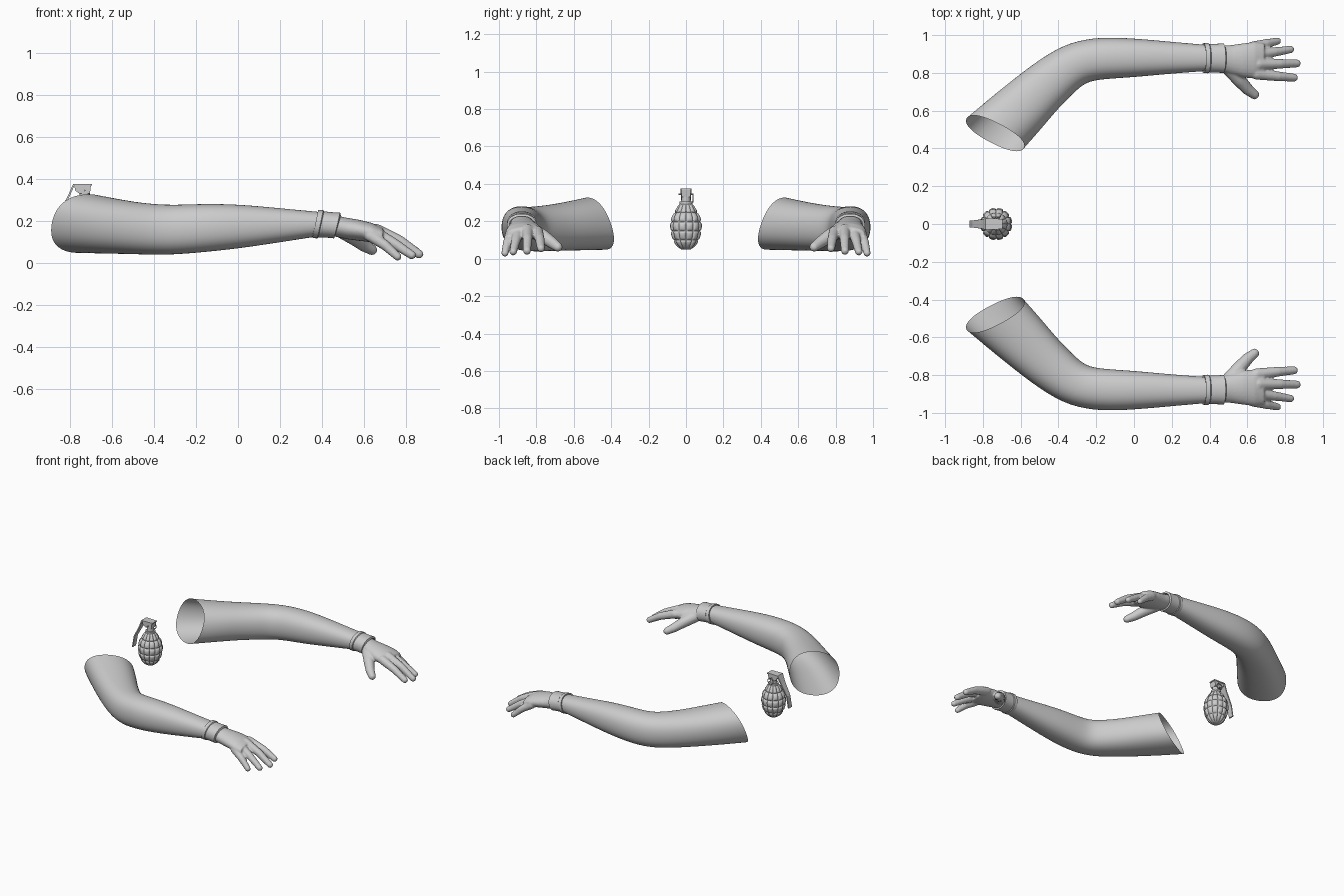
import bpy, bmesh, math
from mathutils import Vector

if "Cube" in bpy.data.objects:
    bpy.data.objects.remove(bpy.data.objects["Cube"])

grey = bpy.data.materials.new("light_grey")
grey.diffuse_color = (0.6, 0.6, 0.6, 1)
grey.use_nodes = True
grey.node_tree.nodes["Principled BSDF"].inputs["Base Color"].default_value = grey.diffuse_color


def finish(bm, name, smooth=True, angle=None):
    bmesh.ops.recalc_face_normals(bm, faces=bm.faces)
    me = bpy.data.meshes.new(name)
    bm.to_mesh(me)
    bm.free()
    ob = bpy.data.objects.new(name, me)
    bpy.context.collection.objects.link(ob)
    me.materials.append(grey)
    for p in me.polygons:
        p.use_smooth = smooth
    if angle:
        bpy.context.view_layer.objects.active = ob
        ob.select_set(True)
        bpy.ops.object.shade_smooth_by_angle(angle=math.radians(angle))
        ob.select_set(False)
    return ob


def loft(bm, stations, n=16, power=2.0, caps=False, closed=False):
    """station: outer x, outer y, inner x, inner y, top z, bottom z, lean of the ring"""
    rings = []
    for ox, oy, ix, iy, zt, zb, lean in stations:
        c = Vector(((ox + ix) / 2, (oy + iy) / 2, (zt + zb) / 2))
        half = Vector(((ix - ox) / 2, (iy - oy) / 2, 0))
        along = Vector((half.y, -half.x, 0)).normalized()
        ring = []
        for i in range(n):
            a = 2 * math.pi * i / n
            u, v = (math.copysign(abs(t) ** (2 / power), t) for t in (math.cos(a), math.sin(a)))
            ring.append(bm.verts.new(c + half * u + Vector((0, 0, v * (zt - zb) / 2)) + along * lean * v))
        rings.append(ring)
    pairs = list(zip(rings, rings[1:])) + ([(rings[-1], rings[0])] if closed else [])
    for r, s in pairs:
        for i in range(n):
            bm.faces.new((r[i], r[(i + 1) % n], s[(i + 1) % n], s[i]))
    if caps:
        bm.faces.new(rings[0])
        bm.faces.new(rings[-1])


def mirror(ob):
    m = ob.modifiers.new("mirror", 'MIRROR')
    m.use_axis = (False, True, False)
    m.use_mirror_merge = False


def subdivide(ob):
    m = ob.modifiers.new("subdivision", 'SUBSURF')
    m.levels = m.render_levels = 2


# Arms: open sleeves bent at the elbow
bm = bmesh.new()
loft(bm, [
    (-.89, -.56, -.58, -.40, .33, .045, .055),
    (-.75, -.68, -.49, -.50, .31, .042, .03),
    (-.60, -.80, -.40, -.61, .292, .04, .01),
    (-.47, -.895, -.32, -.69, .282, .036, 0),
    (-.34, -.965, -.255, -.75, .278, .038, 0),
    (-.18, -.993, -.17, -.765, .284, .048, 0),
    (0, -.985, 0, -.775, .282, .066, 0),
    (.2, -.966, .2, -.795, .262, .097, 0),
    (.40, -.948, .40, -.81, .242, .127, .01)], power=2.3)
arms = finish(bm, "arms")
subdivide(arms)
mirror(arms)

# Wrist bands: closed leaning cuffs with a raised rear lip
bm = bmesh.new()
prof = [(.368, -.004), (.368, .007), (.392, .008), (.396, .003), (.44, .004), (.472, .007), (.476, -.006)]
loft(bm, [(x, -.95 - d, x, -.806 + d, .292 - .125 * x + d, .131 - .015 * x - d, .014)
          for x, d in prof], n=48, power=2.2, closed=True)
mirror(finish(bm, "wrist_bands", angle=40))

# Hands: palm and fingers fused into one skin
bm = bmesh.new()
loft(bm, [
    (.44, -.942, .44, -.815, .232, .13, 0),
    (.52, -.948, .52, -.79, .215, .113, 0),
    (.58, -.957, .58, -.775, .205, .105, 0),
    (.64, -.964, .64, -.77, .19, .098, 0),
    (.69, -.955, .69, -.78, .166, .10, 0)], n=24, caps=True)
fingers = [
    [(.50, -.83, .155, .040), (.555, -.765, .12, .036), (.60, -.715, .085, .030), (.638, -.685, .062, .024)],
    [(.65, -.795, .145, .030), (.76, -.782, .105, .025), (.847, -.775, .055, .020)],
    [(.66, -.847, .155, .030), (.77, -.848, .105, .025), (.862, -.85, .042, .020)],
    [(.65, -.897, .145, .029), (.74, -.91, .095, .024), (.828, -.924, .037, .019)],
    [(.63, -.938, .13, .028), (.70, -.955, .085, .023), (.76, -.968, .03, .018)]]
for path in fingers:
    for a, b in zip(path, path[1:]):
        for k in range(11):
            x, y, z, r = Vector(a).lerp(Vector(b), k / 10)
            ball = bmesh.ops.create_icosphere(bm, subdivisions=2, radius=r + .002)
            bmesh.ops.translate(bm, verts=ball["verts"], vec=(x, y, z))
hands = finish(bm, "hands")
rm = hands.modifiers.new("fuse", 'REMESH')
rm.mode = 'VOXEL'
rm.voxel_size = .006
rm.use_smooth_shade = True
sm = hands.modifiers.new("soften", 'SMOOTH')
sm.factor, sm.iterations = .5, 6
mirror(hands)

# Grenade body: egg profile cut into blocks by grooves
GX, COLS, ROWS = -.73, 12, 5
bm = bmesh.new()
egg = [(.05, .03), (.07, .053), (.10, .072), (.14, .083), (.18, .086), (.22, .079), (.25, .064), (.28, .045), (.295, .034)]


def egg_radius(z):
    for (z0, r0), (z1, r1) in zip(egg, egg[1:]):
        if z <= z1:
            return r0 + (r1 - r0) * (z - z0) / (z1 - z0)
    return egg[-1][1]


steps = (0, .12, .26, .5, .74, .88)
z0, dz = .05, .245 / ROWS
rings = []
for row in range(ROWS * 6 + 1):
    s = steps[row % 6]
    z = min(z0 + (row // 6 + s) * dz, .295)
    ring = []
    for col in range(COLS * 6):
        t = steps[col % 6]
        a = 2 * math.pi * (col // 6 + t) / COLS
        edge = min(min(s, 1 - s), min(t, 1 - t))
        r = egg_radius(z) - (.009 if edge == 0 else .003 if edge < .2 else 0) * min(1, egg_radius(z) / .06)
        ring.append(bm.verts.new((GX + r * math.cos(a), r * math.sin(a), z)))
    rings.append(ring)
n = COLS * 6
for r, s in zip(rings, rings[1:]):
    for i in range(n):
        bm.faces.new((r[i], r[(i + 1) % n], s[(i + 1) % n], s[i]))
bm.faces.new(rings[0])
bm.faces.new(rings[-1])
finish(bm, "grenade_body", angle=50)

# Neck of the fuse
bm = bmesh.new()
for z, r, h in ((.297, .034, .016), (.325, .024, .06)):
    c = bmesh.ops.create_cone(bm, cap_ends=True, segments=24, radius1=r, radius2=r, depth=h)
    bmesh.ops.translate(bm, verts=c["verts"], vec=(GX, 0, z))
finish(bm, "fuse_neck", angle=40)


def strip(name, outline, widths):
    """side outline in x and z, given a half width at each point"""
    bm = bmesh.new()
    sides = [[bm.verts.new((x, s * w, z)) for (x, z), w in zip(outline, widths)] for s in (-1, 1)]
    k = len(outline)
    for side in sides:
        bm.faces.new(side)
    for i in range(k):
        j = (i + 1) % k
        bm.faces.new((sides[0][i], sides[0][j], sides[1][j], sides[1][i]))
    return finish(bm, name, smooth=False)


# Fuse head and the safety lever hanging behind it
strip("fuse_head", [(-.70, .37), (-.78, .37), (-.775, .345), (-.755, .33), (-.705, .33)], [.025] * 5)
top = [(-.695, .376), (-.785, .376), (-.81, .32), (-.855, .235), (-.87, .15)]
under = [(-.862, .15), (-.847, .233), (-.802, .317), (-.779, .368), (-.695, .368)]
wide = [.027, .03, .024, .019, .019]
strip("safety_lever", top + under, wide + wide[::-1])

# Pin through the head, with its pull ring
bm = bmesh.new()
pin = bmesh.ops.create_cone(bm, cap_ends=True, segments=10, radius1=.004, radius2=.004, depth=.08)
for v in pin["verts"]:
    v.co = (GX + v.co.x, v.co.z, .345 + v.co.y)
ring = []
for i in range(24):
    a = 2 * math.pi * i / 24
    ring.append([bm.verts.new((GX + (.022 + .003 * math.cos(b)) * math.cos(a), .038 + .003 * math.sin(b),
                               .325 + (.022 + .003 * math.cos(b)) * math.sin(a)))
                 for b in (j * math.pi / 3 for j in range(6))])
for i in range(24):
    r, s = ring[i], ring[(i + 1) % 24]
    for j in range(6):
        bm.faces.new((r[j], r[(j + 1) % 6], s[(j + 1) % 6], s[j]))
finish(bm, "pin_and_ring", angle=40)
